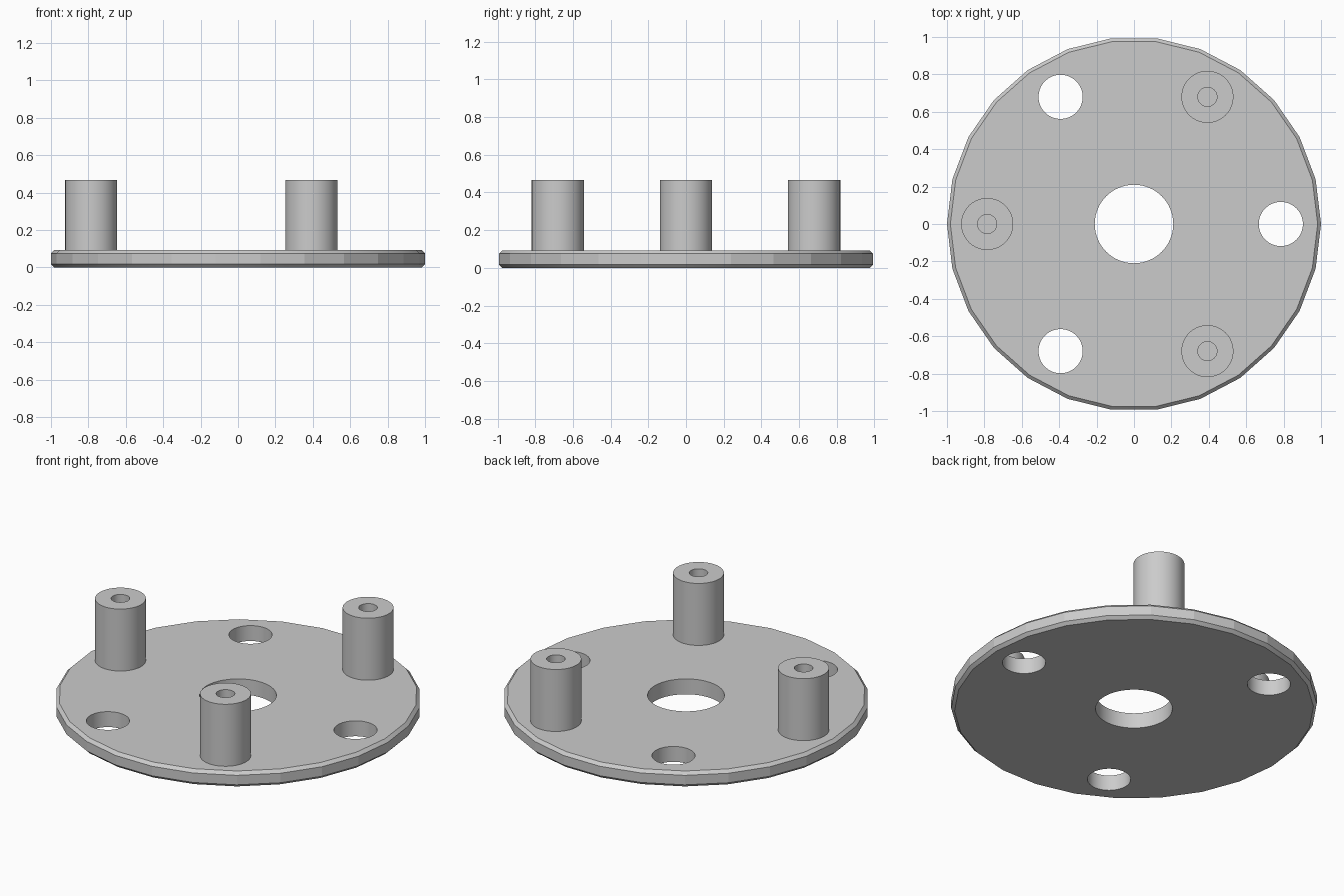
import bpy
import bmesh
from math import cos, sin, pi, radians

cube = bpy.data.objects.get("Cube")
if cube:
    bpy.data.objects.remove(cube, do_unlink=True)

PLATE_TOP = 0.093
BOSS_TOP = 0.467
CHAMFER = 0.018
PITCH = 0.785      # radius of the circle the holes and bosses sit on

grey = bpy.data.materials.new("light grey")
grey.use_nodes = True
colour = (0.6, 0.6, 0.6, 1)
grey.diffuse_color = colour
grey.node_tree.nodes["Principled BSDF"].inputs["Base Color"].default_value = colour


def lathe(name, profile, sides, centre=(0, 0), capped=False, closed=False):
    """Sweep a (radius, z) profile around a vertical axis."""
    bm = bmesh.new()
    rings = [[bm.verts.new((r * cos(2 * pi * i / sides), r * sin(2 * pi * i / sides), z))
              for i in range(sides)] for r, z in profile]
    for low, high in zip(rings, rings[1:] + (rings[:1] if closed else [])):
        for i in range(sides):
            j = (i + 1) % sides
            bm.faces.new((low[i], low[j], high[j], high[i]))
    if capped:
        bm.faces.new(rings[0][::-1])
        bm.faces.new(rings[-1])
    mesh = bpy.data.meshes.new(name)
    bm.to_mesh(mesh)
    bm.free()
    mesh.materials.append(grey)
    obj = bpy.data.objects.new(name, mesh)
    obj.location = (centre[0], centre[1], 0)
    bpy.context.collection.objects.link(obj)
    return obj


def smooth(obj):
    bpy.ops.object.select_all(action="DESELECT")
    obj.select_set(True)
    bpy.context.view_layer.objects.active = obj
    bpy.ops.object.shade_smooth_by_angle(angle=radians(10))


def on_circle(degrees):
    a = radians(degrees)
    return PITCH * cos(a), PITCH * sin(a)


# Faceted disc with chamfered rims
plate = lathe("plate", [(1 - CHAMFER, 0), (1, CHAMFER),
                        (1, PLATE_TOP - CHAMFER), (1 - CHAMFER, PLATE_TOP)],
              26, capped=True)

# Centre bore and three clearance holes
holes = [((0, 0), 0.21)] + [(on_circle(a), 0.118) for a in (0, 120, 240)]
for centre, radius in holes:
    cutter = lathe("hole_cutter", [(radius, -0.1), (radius, 0.2)], 64, centre, capped=True)
    bpy.context.view_layer.update()
    bpy.context.view_layer.objects.active = plate
    cut = plate.modifiers.new("hole", "BOOLEAN")
    cut.operation = "DIFFERENCE"
    cut.solver = "EXACT"
    cut.object = cutter
    bpy.ops.object.modifier_apply(modifier=cut.name)
    bpy.data.objects.remove(cutter, do_unlink=True)
smooth(plate)

# Standoffs with a screw bore, open onto the plate below
for label, angle in (("back", 60), ("side", 180), ("front", 300)):
    boss = lathe(label + "_standoff",
                 [(0.139, PLATE_TOP), (0.139, BOSS_TOP), (0.051, BOSS_TOP), (0.051, PLATE_TOP)],
                 64, on_circle(angle))
    smooth(boss)
